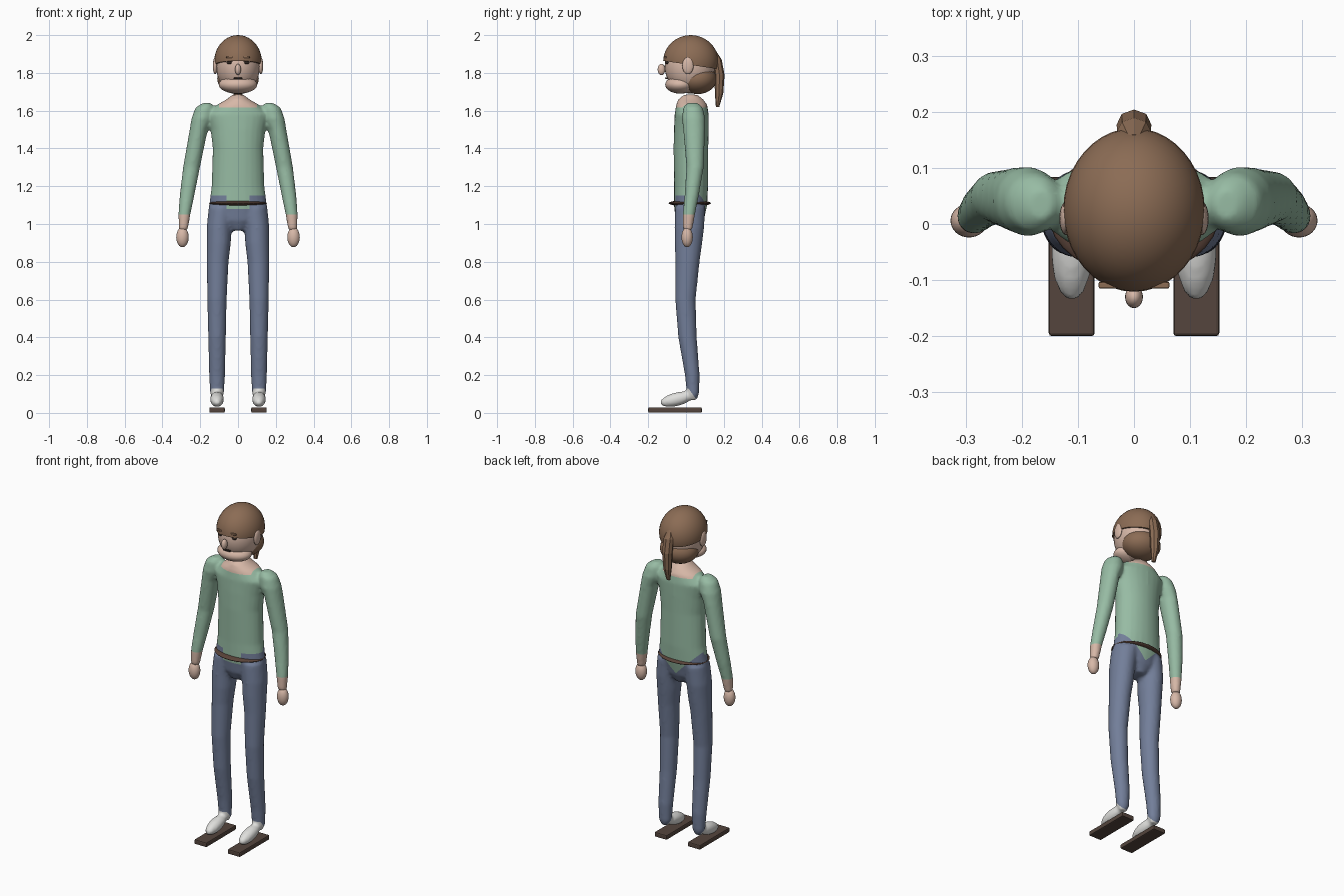
import bpy, bmesh, math
from mathutils import Matrix, Vector

if "Cube" in bpy.data.objects:
    bpy.data.objects.remove(bpy.data.objects["Cube"], do_unlink=True)


def material(name, rgb):
    m = bpy.data.materials.new(name)
    m.use_nodes = True
    m.diffuse_color = (*rgb, 1)
    m.node_tree.nodes["Principled BSDF"].inputs["Base Color"].default_value = (*rgb, 1)
    return m


SHIRT = material("sage green", (0.31, 0.50, 0.37))
DENIM = material("slate blue", (0.17, 0.21, 0.32))
SKIN = material("skin", (0.68, 0.48, 0.39))
SOCK = material("off white", (0.74, 0.74, 0.72))
HAIR = material("hair brown", (0.26, 0.15, 0.09))
SOLE = material("sole brown", (0.09, 0.06, 0.047))
BELT = material("belt brown", (0.10, 0.055, 0.04))
DARK = material("dark features", (0.03, 0.02, 0.016))


def finish(name, bm, mats, smooth=True):
    bmesh.ops.recalc_face_normals(bm, faces=bm.faces)
    mesh = bpy.data.meshes.new(name)
    bm.to_mesh(mesh)
    bm.free()
    obj = bpy.data.objects.new(name, mesh)
    bpy.context.collection.objects.link(obj)
    for m in mats:
        mesh.materials.append(m)
    mesh.polygons.foreach_set("use_smooth", [smooth] * len(mesh.polygons))
    return obj


def add_ball(bm, centre, radii, tilt=0, seg=32):
    mat = (Matrix.Translation(centre) @ Matrix.Rotation(tilt, 4, "X")
           @ Matrix.Diagonal((*radii, 1)))
    bmesh.ops.create_uvsphere(bm, u_segments=seg, v_segments=seg // 2, radius=1, matrix=mat)


def ball(name, mat, centre, radii, tilt=0, seg=32):
    bm = bmesh.new()
    add_ball(bm, centre, radii, tilt, seg)
    return finish(name, bm, [mat])


def block(name, mat, centre, size, bevel=0.0):
    bm = bmesh.new()
    bmesh.ops.create_cube(bm, size=1, matrix=Matrix.Translation(centre) @ Matrix.Diagonal((*size, 1)))
    if bevel:
        bmesh.ops.bevel(bm, geom=bm.edges[:], offset=bevel, segments=2, affect="EDGES", profile=0.5)
    return finish(name, bm, [mat], False)


def add_loft(bm, rings, side=1, n=24):
    """Closed tube through level rings (x, y, z, x radius, y radius)."""
    loops = []
    for x, y, z, rx, ry in rings:
        loops.append([bm.verts.new((side * x + rx * math.cos(math.tau * i / n),
                                    y + ry * math.sin(math.tau * i / n), z)) for i in range(n)])
    for a, b in zip(loops, loops[1:]):
        for i in range(n):
            bm.faces.new((a[i], a[(i + 1) % n], b[(i + 1) % n], b[i]))
    bm.faces.new(loops[0])
    bm.faces.new(loops[-1])


# Body: torso, arms, legs and feet fused into one soft skin
torso = [(0, 0.025, 1.685, 0.03, 0.035), (0, 0.025, 1.66, 0.06, 0.066),
         (0, 0.03, 1.632, 0.11, 0.082), (0, 0.03, 1.58, 0.165, 0.09),
         (0, 0.028, 1.5, 0.145, 0.092), (0, 0.026, 1.4, 0.134, 0.092),
         (0, 0.027, 1.2, 0.14, 0.09), (0, 0.024, 1.1, 0.153, 0.088),
         (0, 0.02, 1.02, 0.12, 0.075), (0, 0.02, 0.965, 0.04, 0.05)]
arm = [(0.165, 0.035, 1.64, 0.025, 0.03), (0.176, 0.037, 1.615, 0.05, 0.052),
       (0.188, 0.04, 1.56, 0.058, 0.062), (0.208, 0.043, 1.5, 0.048, 0.058),
       (0.246, 0.048, 1.3, 0.045, 0.046), (0.27, 0.03, 1.15, 0.039, 0.038),
       (0.284, 0.015, 1.05, 0.032, 0.033), (0.289, 0.008, 0.97, 0.024, 0.026)]
leg = [(0.085, 0.022, 1.09, 0.07, 0.08), (0.1, 0.018, 0.98, 0.066, 0.078),
       (0.102, 0.013, 0.9, 0.064, 0.073), (0.108, 0.008, 0.8, 0.058, 0.064),
       (0.111, -0.003, 0.6, 0.051, 0.054), (0.111, 0.008, 0.4, 0.047, 0.049),
       (0.111, 0.033, 0.2, 0.042, 0.039), (0.111, 0.037, 0.1, 0.037, 0.032),
       (0.111, 0.04, 0.068, 0.02, 0.016)]
bm = bmesh.new()
add_loft(bm, torso)
for s in (1, -1):
    add_loft(bm, arm, s)
    add_loft(bm, leg, s)
    add_ball(bm, (s * 0.111, -0.05, 0.072), (0.037, 0.09, 0.036), math.radians(14))
body = finish("body", bm, [])
mod = body.modifiers.new("fuse", "REMESH")
mod.mode = "VOXEL"
mod.voxel_size = 0.01
mod = body.modifiers.new("soften", "SMOOTH")
mod.factor = 0.5
mod.iterations = 4
fused = bpy.data.meshes.new_from_object(body.evaluated_get(bpy.context.evaluated_depsgraph_get()))
body.modifiers.clear()

# Cut clean colour borders: neckline, cuffs, waist and ankles
bm = bmesh.new()
bm.from_mesh(fused)
up, across = Vector((0, 0, 1)), Vector((1, 0, 0))
ankle = Vector((0, 1.4, 1))
borders = [((0, 0, z), up) for z in (1.618, 1.15, 1.08, 1.05, 0.13)]
borders += [((x, 0, 0), across) for x in (-0.1, -0.06, 0.06, 0.1)]
borders += [((0, 0, 1.03), Vector((s, 0, 1))) for s in (1, -1)]
borders += [((0, 0.02, 0.12), ankle)]
for co, no in borders:
    bmesh.ops.bisect_plane(bm, geom=bm.verts[:] + bm.edges[:] + bm.faces[:],
                           plane_co=co, plane_no=no, dist=1e-5)


def colour(c):
    x = abs(c.x)
    if x > 0.2 and c.z > 0.9:
        return 2 if c.z < 1.05 else 0
    if c.z > 1.618 and x < 0.1:
        return 2
    if c.z < 0.13 and ankle.dot(c - Vector((0, 0.02, 0.12))) < 0:
        return 3
    if c.y < 0.03:
        waist = 1.08 if x < 0.06 else 1.15
    else:
        waist = 1.03 + x
    return 1 if c.z < waist else 0


for f in bm.faces:
    f.material_index = colour(f.calc_center_median())
    f.smooth = True
bm.to_mesh(body.data)
bm.free()
bpy.data.meshes.remove(fused)
for m in (SHIRT, DENIM, SKIN, SOCK):
    body.data.materials.append(m)

# Belt and the paired parts
ball("belt", BELT, (0, 0.02, 1.11), (0.153, 0.112, 0.017))
for s, side in ((1, "left"), (-1, "right")):
    ball(side + "_hand", SKIN, (s * 0.294, 0.006, 0.93), (0.033, 0.03, 0.053))
    block(side + "_sole", SOLE, (s * 0.111, -0.058, 0.015), (0.082, 0.284, 0.028), 0.006)
    ball(side + "_ear", SKIN, (s * 0.121, 0.01, 1.838), (0.012, 0.03, 0.045), seg=20)
    ball(side + "_eye", DARK, (s * 0.046, -0.1, 1.855), (0.015, 0.009, 0.009), seg=16)
    block(side + "_brow", HAIR, (s * 0.046, -0.109, 1.883), (0.034, 0.012, 0.01), 0.003)

# Face
ball("face", SKIN, (0, 0.02, 1.835), (0.116, 0.133, 0.144))
ball("jaw", SKIN, (0, -0.03, 1.738), (0.102, 0.08, 0.048))
ball("nose", SKIN, (0, -0.13, 1.818), (0.016, 0.02, 0.03), seg=20)
block("mouth", DARK, (0, -0.104, 1.772), (0.045, 0.012, 0.008), 0.002)

# Hair: tilted cap, nape and ponytail
bm = bmesh.new()
add_ball(bm, (0, 0.025, 1.86), (0.126, 0.146, 0.14), seg=40)
bmesh.ops.bisect_plane(bm, geom=bm.verts[:] + bm.edges[:] + bm.faces[:],
                       plane_co=(0, 0.025, 1.842), plane_no=(0, 0.15, 1), clear_inner=True)
bmesh.ops.holes_fill(bm, edges=[e for e in bm.edges if e.is_boundary])
cap = finish("hair_cap", bm, [HAIR])
for p in cap.data.polygons:
    p.use_smooth = len(p.vertices) < 8
ball("hair_nape", HAIR, (0, 0.062, 1.768), (0.11, 0.1, 0.08))
bm = bmesh.new()
add_loft(bm, [(0, 0.15, 1.915, 0.014, 0.01), (0, 0.165, 1.87, 0.03, 0.024),
              (0, 0.177, 1.79, 0.031, 0.027), (0, 0.175, 1.69, 0.024, 0.022),
              (0, 0.167, 1.62, 0.012, 0.009)], n=8)
finish("ponytail", bm, [HAIR], False)
